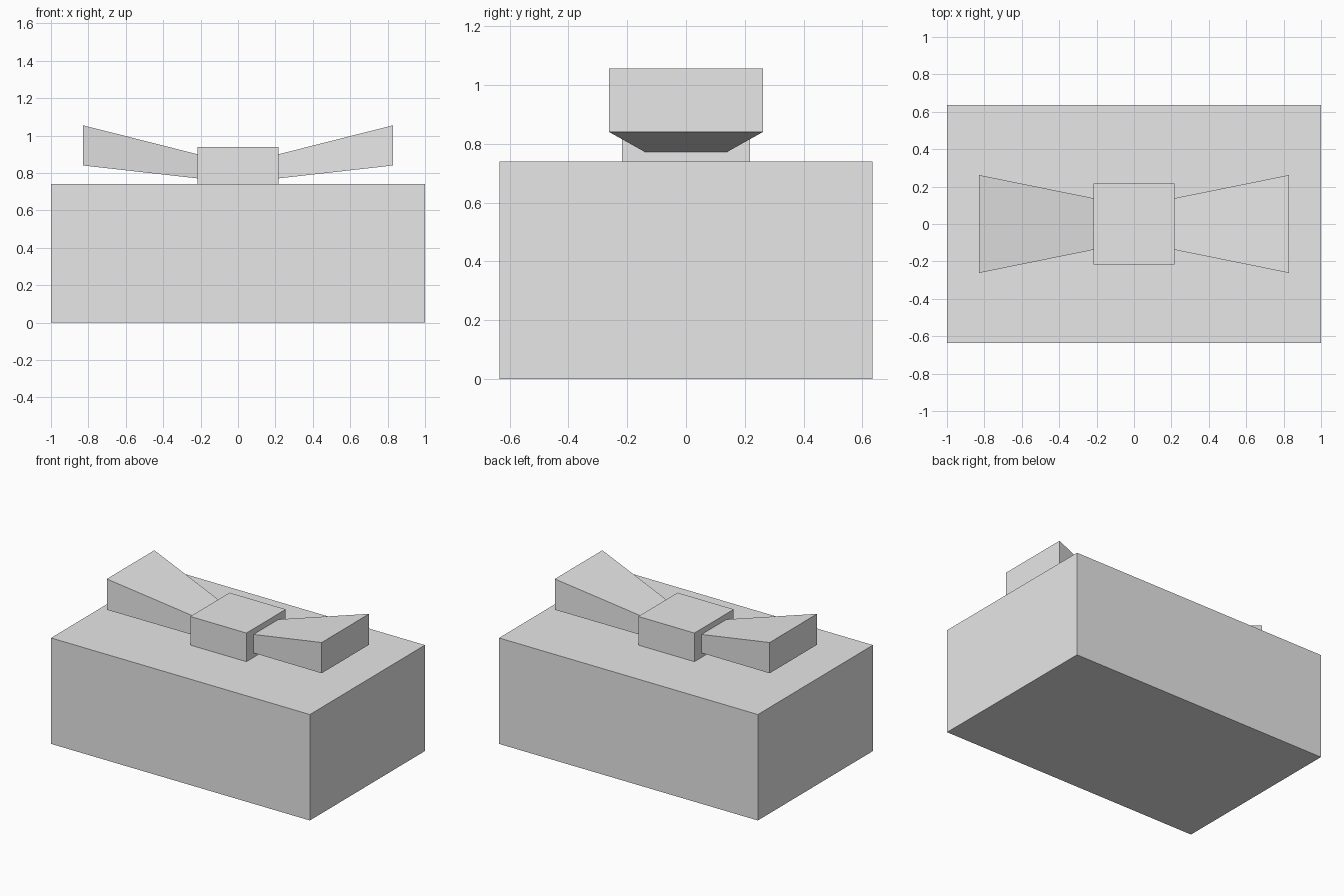
import bpy
import bmesh

if "Cube" in bpy.data.objects:
    bpy.data.objects.remove(bpy.data.objects["Cube"], do_unlink=True)

# Single plain material
grey = bpy.data.materials.new("light_grey")
grey.use_nodes = True
grey.diffuse_color = (0.8, 0.8, 0.8, 1)
grey.node_tree.nodes["Principled BSDF"].inputs["Base Color"].default_value = (0.8, 0.8, 0.8, 1)


def tapered_block(name, start, end):
    """Block along x; each end is (x, half depth, bottom, top)."""
    bm = bmesh.new()
    bmesh.ops.create_cube(bm, size=2)
    for v in bm.verts:
        x, depth, low, high = end if v.co.x > 0 else start
        v.co = (x, depth * v.co.y, high if v.co.z > 0 else low)
    mesh = bpy.data.meshes.new(name)
    bm.to_mesh(mesh)
    bm.free()
    mesh.materials.append(grey)
    obj = bpy.data.objects.new(name, mesh)
    bpy.context.collection.objects.link(obj)
    return obj


# Gift box body
tapered_block("box", (-1, 0.635, 0, 0.74), (1, 0.635, 0, 0.74))

# Square knot in the middle of the lid
tapered_block("bow_knot", (-0.217, 0.217, 0.74, 0.94), (0.217, 0.217, 0.74, 0.94))

# Bow loops flaring outward and upward, mirrored to both sides
loops = tapered_block("bow_loops", (0.217, 0.138, 0.771, 0.9), (0.83, 0.262, 0.84, 1.055))
mirror = loops.modifiers.new("both_sides", "MIRROR")
mirror.use_axis[0] = True
mirror.use_mirror_merge = False
